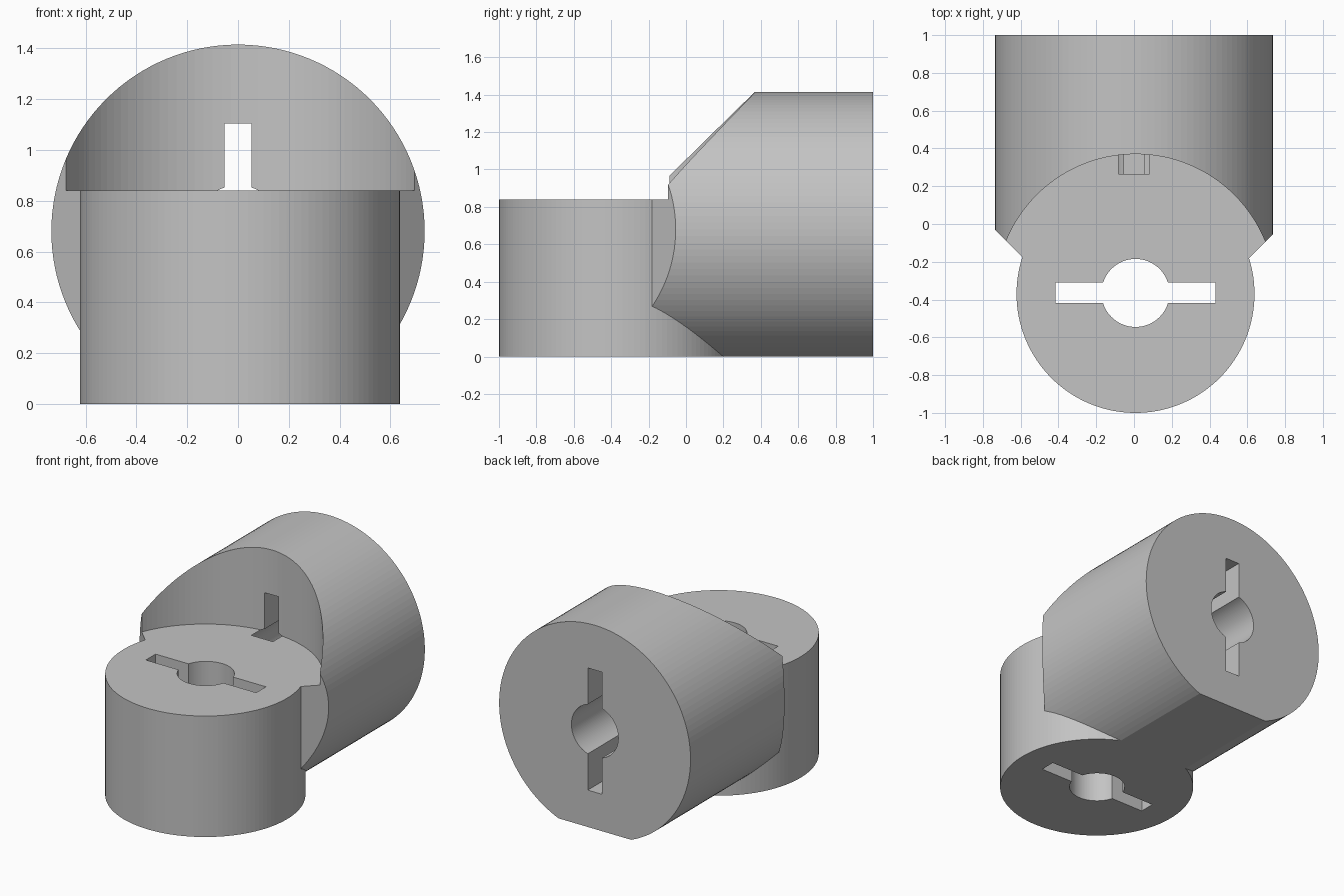
import bpy, bmesh
from math import pi
from mathutils import Matrix, Vector

if "Cube" in bpy.data.objects:
    bpy.data.objects.remove(bpy.data.objects["Cube"], do_unlink=True)

grey = bpy.data.materials.new("plain grey")
grey.use_nodes = True
colour = (0.55, 0.55, 0.55, 1)
grey.diffuse_color = colour
grey.node_tree.nodes["Principled BSDF"].inputs["Base Color"].default_value = colour

SIDES = 128
CX, CY = 0.008, -0.37      # axis of the upright barrel
CZ = 0.68                  # axis height of the lying barrel


def finish(name, bm):
    bmesh.ops.recalc_face_normals(bm, faces=bm.faces)
    mesh = bpy.data.meshes.new(name)
    bm.to_mesh(mesh)
    bm.free()
    mesh.materials.append(grey)
    obj = bpy.data.objects.new(name, mesh)
    bpy.context.collection.objects.link(obj)
    return obj


def barrel(name, start, end, radius):
    """Cylinder between two points."""
    a, b = Vector(start), Vector(end)
    turn = (b - a).to_track_quat('Z', 'Y').to_matrix().to_4x4()
    bm = bmesh.new()
    bmesh.ops.create_cone(bm, cap_ends=True, segments=SIDES, radius1=radius,
                          radius2=radius, depth=(b - a).length,
                          matrix=Matrix.Translation((a + b) / 2) @ turn)
    return finish(name, bm)


def prism(name, outline, bottom, top):
    """Plan outline raised between two heights."""
    bm = bmesh.new()
    face = bm.faces.new([bm.verts.new((x, y, bottom)) for x, y in outline])
    raised = bmesh.ops.extrude_face_region(bm, geom=[face])["geom"]
    bmesh.ops.translate(bm, vec=(0, 0, top - bottom),
                        verts=[v for v in raised if isinstance(v, bmesh.types.BMVert)])
    return finish(name, bm)


def block(name, x0, x1, y0, y1, z0, z1):
    return prism(name, [(x0, y0), (x1, y0), (x1, y1), (x0, y1)], z0, z1)


def combine(target, tool, operation):
    """Apply a boolean and discard the tool."""
    tool.hide_render = True
    mod = target.modifiers.new("combine", 'BOOLEAN')
    mod.operation, mod.object, mod.solver = operation, tool, 'EXACT'
    bpy.ops.object.select_all(action='DESELECT')
    bpy.context.view_layer.objects.active = target
    target.select_set(True)
    bpy.ops.object.modifier_apply(modifier=mod.name)
    bpy.data.objects.remove(tool, do_unlink=True)


# Lying barrel with its front corners bevelled to a wedge
body = barrel("elbow_coupling", (0, -0.5, CZ), (0, 1, CZ), 0.735)
wedge = [(0.012, -0.778), (1.012, 0.222), (1.012, 1.2), (-0.988, 1.2), (-0.988, 0.222)]
combine(body, prism("wedge", wedge, -1, 2), 'INTERSECT')

# Upright barrel, clearance for its mating part, and flat base
combine(body, barrel("upright_barrel", (CX, CY, -0.2), (CX, CY, 1.2), 0.63), 'UNION')
combine(body, barrel("clearance", (CX, CY, 0.84), (CX, CY, 2), 0.74), 'DIFFERENCE')
combine(body, block("base_trim", -2, 2, -2, 2, -1, 0), 'DIFFERENCE')

# Keyed bore through the upright barrel
combine(body, barrel("upright_bore", (CX, CY + 0.005, -0.3), (CX, CY + 0.005, 1.3), 0.18), 'DIFFERENCE')
combine(body, block("upright_slot", CX - 0.424, CX + 0.424, -0.417, -0.31, -0.3, 1.3), 'DIFFERENCE')

# Keyed bore in the lying barrel, stopping behind the upright one
combine(body, barrel("lying_bore", (0, 0.265, CZ), (0, 1.2, CZ), 0.18), 'DIFFERENCE')
combine(body, block("lying_slot", -0.054, 0.054, 0.265, 1.2, CZ - 0.424, CZ + 0.424), 'DIFFERENCE')

for face in body.data.polygons:
    face.use_smooth = False
